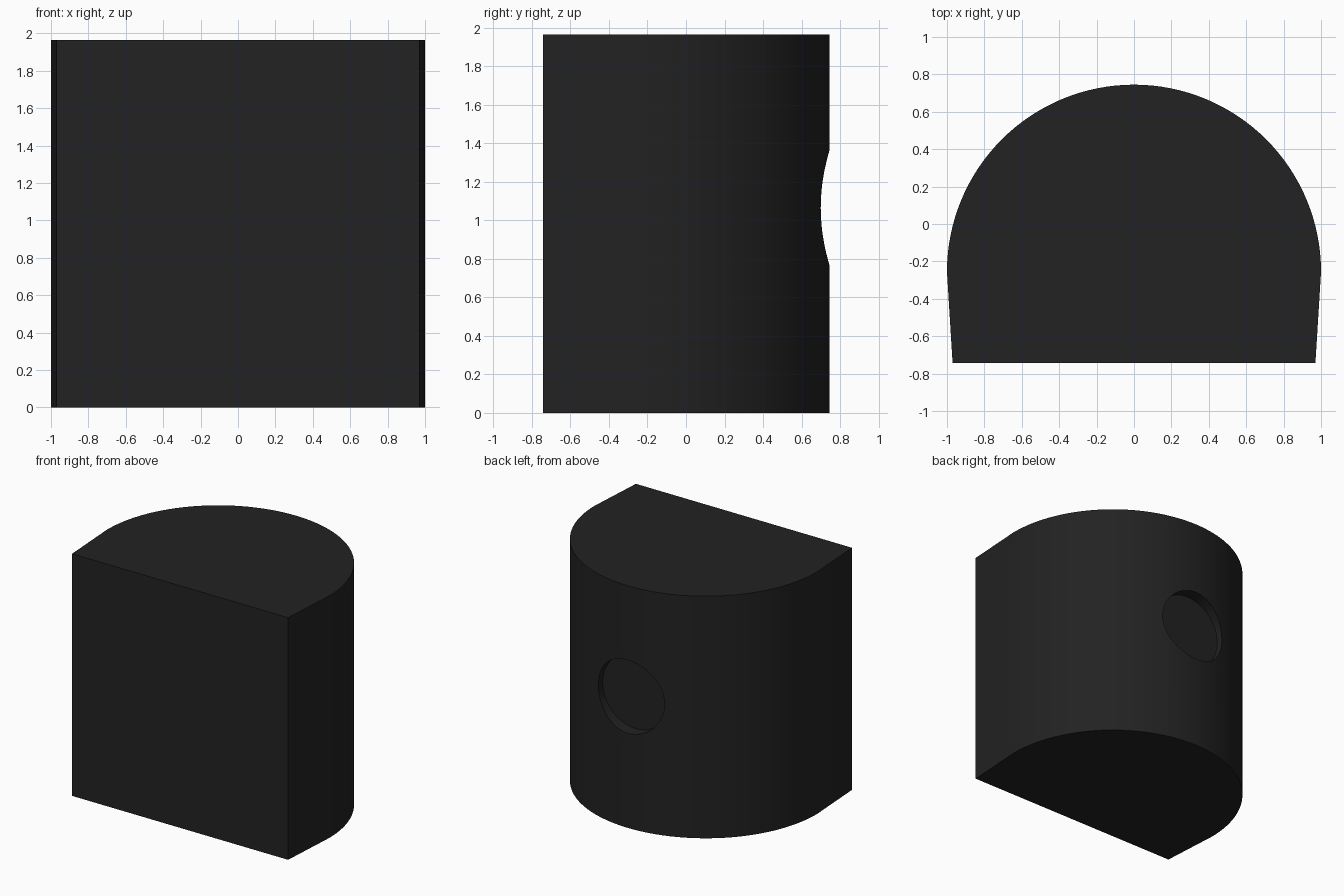
import bpy, bmesh, math

if "Cube" in bpy.data.objects:
    bpy.data.objects.remove(bpy.data.objects["Cube"])

R, CY, HEIGHT = 1.0, -0.255, 1.965
FRONT_Y, FRONT_X = -0.743, 0.97
HOLE_R, HOLE_Z, HOLE_FLOOR_Y = 0.297, 1.065, 0.645

# Body: rounded back, slightly tapering sides, flat front
steps = 64
profile = [(R * math.cos(math.pi * i / steps), CY + R * math.sin(math.pi * i / steps))
           for i in range(steps + 1)]
profile += [(-FRONT_X, FRONT_Y), (FRONT_X, FRONT_Y)]
bm = bmesh.new()
base = bm.faces.new([bm.verts.new((x, y, 0)) for x, y in profile])
top = bmesh.ops.extrude_face_region(bm, geom=[base])
bmesh.ops.translate(bm, vec=(0, 0, HEIGHT),
                    verts=[v for v in top["geom"] if isinstance(v, bmesh.types.BMVert)])
bmesh.ops.recalc_face_normals(bm, faces=bm.faces)
mesh = bpy.data.meshes.new("rounded_block")
bm.to_mesh(mesh)
bm.free()
body = bpy.data.objects.new("rounded_block", mesh)
bpy.context.collection.objects.link(body)

mat = bpy.data.materials.new("near_black")
mat.diffuse_color = (0.016, 0.016, 0.017, 1)
mat.use_nodes = True
mat.node_tree.nodes["Principled BSDF"].inputs["Base Color"].default_value = mat.diffuse_color
mesh.materials.append(mat)

# Shallow round recess in the back
bpy.ops.mesh.primitive_cylinder_add(vertices=48, radius=HOLE_R, depth=0.4,
                                    location=(0, HOLE_FLOOR_Y + 0.2, HOLE_Z),
                                    rotation=(math.pi / 2, 0, 0))
cutter = bpy.context.object
cutter.name = "recess_cutter"
cutter.data.materials.append(mat)
cut = body.modifiers.new("recess", "BOOLEAN")
cut.operation = "DIFFERENCE"
cut.solver = "EXACT"
cut.object = cutter

# Apply the cut, then smooth the curved walls
bpy.ops.object.select_all(action="DESELECT")
body.select_set(True)
bpy.context.view_layer.objects.active = body
bpy.ops.object.modifier_apply(modifier=cut.name)
bpy.data.objects.remove(cutter)
bpy.ops.object.shade_smooth_by_angle(angle=math.radians(30))
